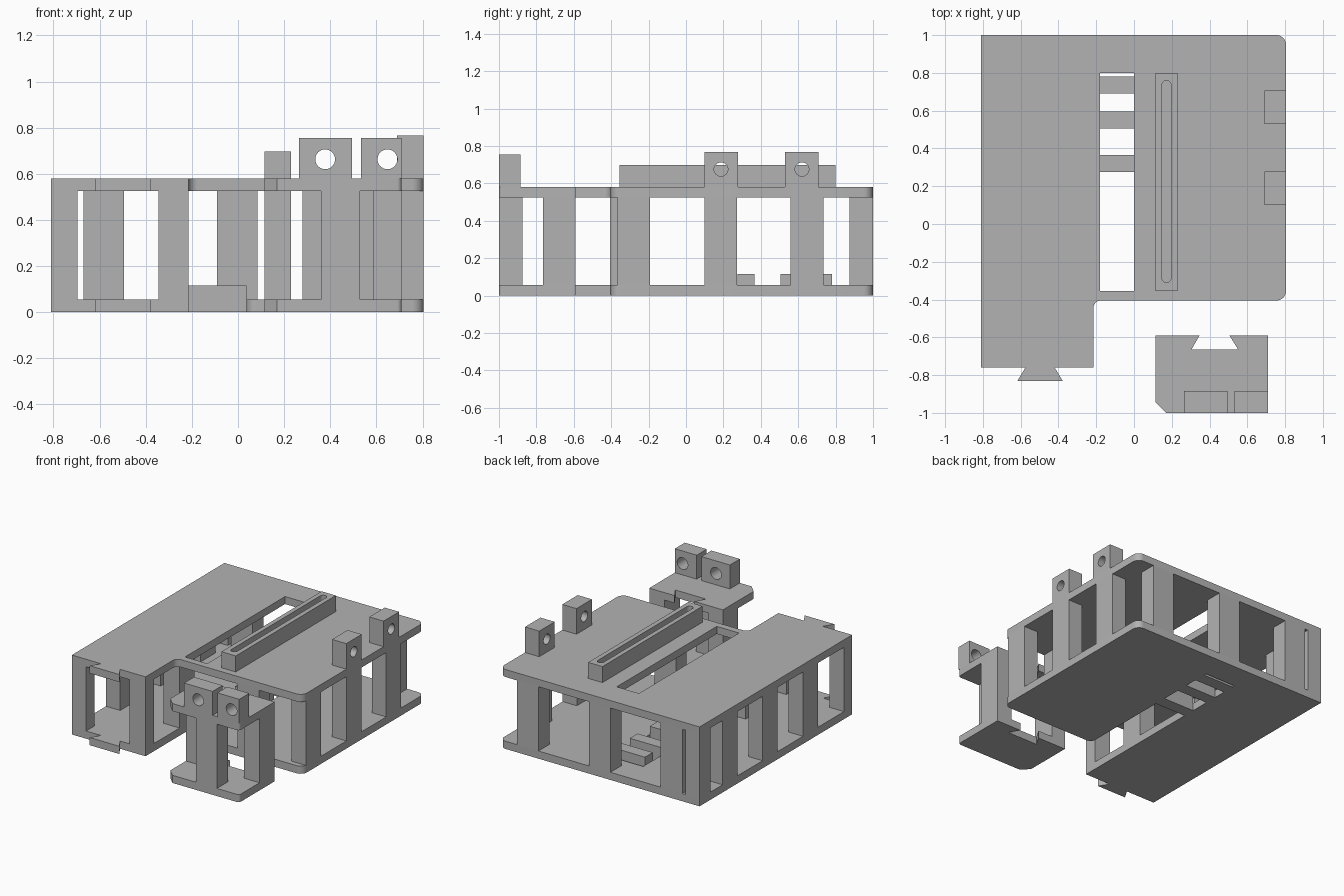
import bpy, bmesh, math
from mathutils import Vector

if "Cube" in bpy.data.objects:
    bpy.data.objects.remove(bpy.data.objects["Cube"])

grey = bpy.data.materials.new("light_grey")
grey.diffuse_color = (0.45, 0.45, 0.45, 1)
grey.use_nodes = True
grey.node_tree.nodes["Principled BSDF"].inputs["Base Color"].default_value = grey.diffuse_color

PLATE = 0.056           # plate thickness
TOP_LO, TOP_HI = 0.525, 0.58


def rounded(points, steps=6):
    """Outline from (x, y) or (x, y, radius) corners."""
    out = []
    n = len(points)
    for i, p in enumerate(points):
        c = Vector(p[:2])
        if len(p) < 3:
            out.append(c)
            continue
        a = (Vector(points[i - 1][:2]) - c).normalized()
        b = (Vector(points[(i + 1) % n][:2]) - c).normalized()
        half = a.angle(b) / 2
        centre = c + (a + b).normalized() * (p[2] / math.sin(half))
        d = p[2] / math.tan(half)
        s, e = c + a * d - centre, c + b * d - centre
        for k in range(steps + 1):
            t = k / steps
            out.append(centre + (s.lerp(e, t)).normalized() * p[2])
    return out


def rect(x0, x1, y0, y1, r=None):
    pts = [(x0, y0), (x1, y0), (x1, y1), (x0, y1)]
    return rounded([p + (r,) for p in pts]) if r else rounded(pts)


def circle(x, y, r, n=32):
    return [Vector((x + r * math.cos(2 * math.pi * i / n),
                    y + r * math.sin(2 * math.pi * i / n))) for i in range(n)]


def extrude(name, loops, lo, hi, axis='Z'):
    """Extrude a flat outline with holes from lo to hi along an axis."""
    cu = bpy.data.curves.new(name, 'CURVE')
    cu.dimensions = '2D'
    cu.fill_mode = 'BOTH'
    cu.extrude = (hi - lo) / 2
    for loop in loops:
        sp = cu.splines.new('POLY')
        sp.points.add(len(loop) - 1)
        for q, v in zip(sp.points, loop):
            q.co = (v.x, v.y, 0, 1)
        sp.use_cyclic_u = True
    ob = bpy.data.objects.new(name, cu)
    bpy.context.collection.objects.link(ob)
    mid = (lo + hi) / 2
    if axis == 'Z':
        ob.location.z = mid
    elif axis == 'Y':
        ob.location.y = mid
        ob.rotation_euler = (math.pi / 2, 0, 0)
    else:
        ob.location.x = mid
        ob.rotation_euler = (math.pi / 2, 0, math.pi / 2)
    bpy.ops.object.select_all(action='DESELECT')
    ob.select_set(True)
    bpy.context.view_layer.objects.active = ob
    bpy.ops.object.convert(target='MESH')
    ob = bpy.context.view_layer.objects.active
    me = ob.data
    bm = bmesh.new()
    bm.from_mesh(me)
    bmesh.ops.remove_doubles(bm, verts=bm.verts, dist=1e-4)
    bmesh.ops.recalc_face_normals(bm, faces=bm.faces)
    bm.to_mesh(me)
    bm.free()
    me.materials.clear()
    me.materials.append(grey)
    bpy.ops.object.shade_smooth_by_angle(angle=math.radians(30))
    return ob


def post(name, x0, x1, y0, y1):
    extrude(name, [rect(x0, x1, y0, y1)], PLATE, TOP_LO)


# Left edge, dovetail tongue and leg corner shared by both plates
leg = [(-0.81, 1), (-0.81, -0.76), (-0.575, -0.76), (-0.617, -0.83),
       (-0.378, -0.83), (-0.42, -0.76), (-0.215, -0.76)]
right = [(0.805, -0.405, 0.05), (0.805, 1, 0.05)]

# Upper plate with long slot
extrude("upper_plate",
        [rounded(leg + [(-0.215, -0.405, 0.04)] + right),
         rect(-0.18, 0.0, -0.355, 0.80)], TOP_LO, TOP_HI)

# Lower plate with deep notch, bridged by raised ribs
extrude("lower_plate",
        [rounded(leg + [(-0.215, 0.80), (0.037, 0.80),
                        (0.037, -0.405, 0.04)] + right)], 0, PLATE)
for y0 in (0.275, 0.505, 0.69):
    extrude("floor_rib", [rect(-0.215, 0.037, y0, y0 + 0.09)], 0, 0.116)

# Side posts
for y0 in (-0.367, 0.10, 0.56):
    post("left_post", -0.81, -0.695, y0, y0 + 0.174)
    post("right_post", 0.69, 0.805, y0, y0 + 0.174)
# Back posts
for x0 in (-0.67, -0.09, 0.492):
    post("back_post", x0, x0 + 0.175, 0.875, 1.0)
post("back_corner_post", -0.81, -0.695, 0.875, 1.0)
# Leg and inner posts
post("leg_front_post", -0.81, -0.695, -0.76, -0.665)
post("leg_front_post", -0.345, -0.215, -0.76, -0.665)
post("leg_inner_post", -0.345, -0.215, -0.367, -0.195)
post("middle_front_post", 0.28, 0.455, -0.405, -0.285)

# Grooved rail on the upper plate
extrude("grooved_rail", [rect(0.115, 0.23, -0.355, 0.80),
                         rect(0.148, 0.196, -0.31, 0.76, 0.0235)],
        TOP_HI, 0.697)

# Drilled lugs on the right edge
for y0, yc in ((0.10, 0.187), (0.53, 0.62)):
    extrude("side_lug", [rect(y0, y0 + 0.178, TOP_HI, 0.767),
                         circle(yc, 0.675, 0.037)], 0.69, 0.805, 'X')

# Separate clip: two plates with dovetail notch
clip = [(0.115, -0.59), (0.115, -0.945), (0.17, -1), (0.71, -1, 0.02),
        (0.71, -0.59), (0.505, -0.59), (0.552, -0.665), (0.304, -0.665),
        (0.347, -0.59)]
extrude("clip_lower_plate", [rounded(clip)], 0, PLATE)
extrude("clip_upper_plate", [rounded(clip)], TOP_LO, TOP_HI)

# Clip posts
post("clip_front_post", 0.36, 0.53, -1.0, -0.875)
post("clip_side_post", 0.115, 0.23, -0.765, -0.59)
post("clip_side_post", 0.585, 0.71, -0.765, -0.59)

# Drilled lugs on the clip
for x0, x1, xc in ((0.265, 0.495, 0.378), (0.533, 0.71, 0.648)):
    extrude("clip_lug", [rect(x0, x1, TOP_HI, 0.755),
                         circle(xc, 0.663, 0.043)], -1.0, -0.885, 'Y')
